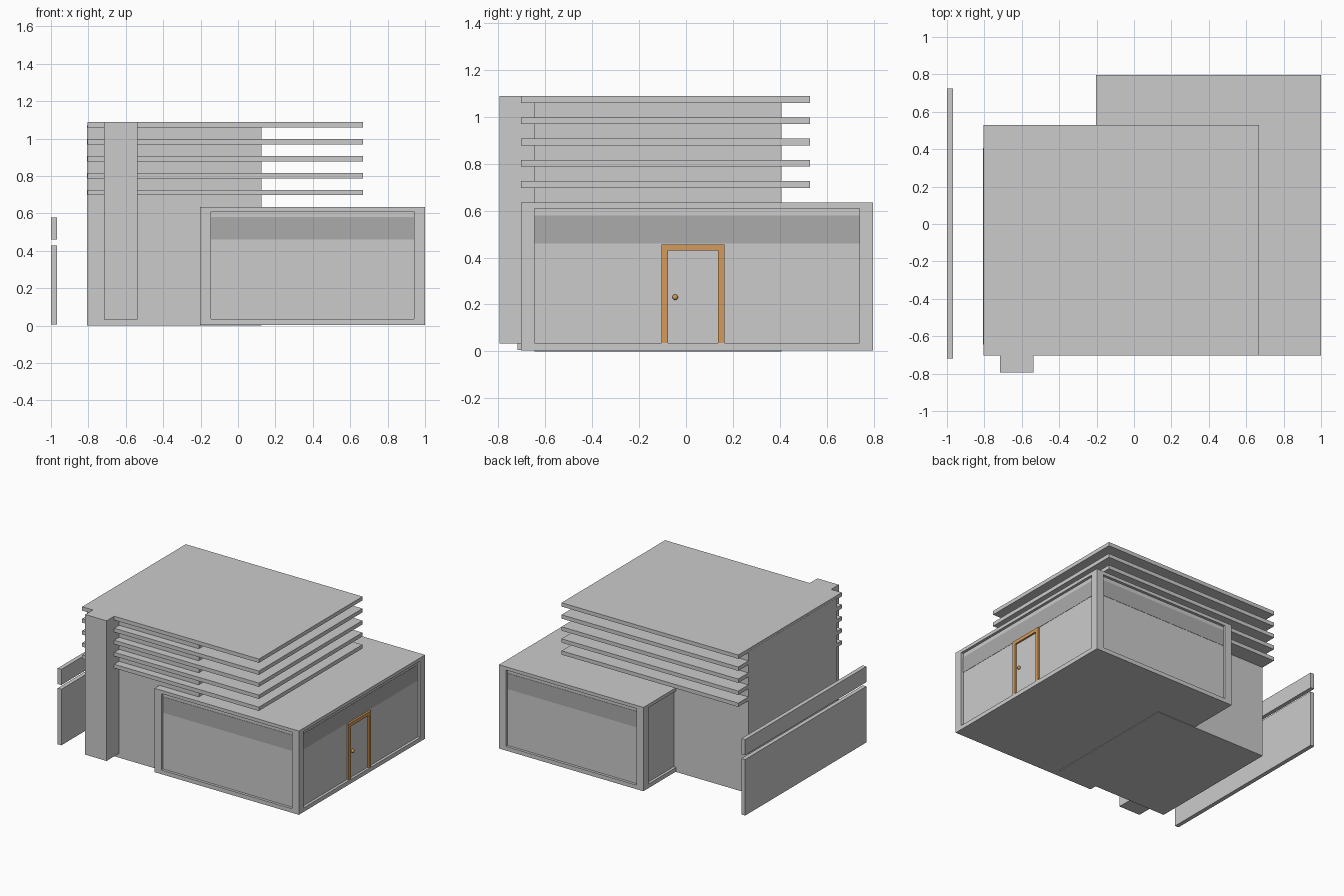
import bpy, bmesh
from mathutils import Vector

if "Cube" in bpy.data.objects:
    bpy.data.objects.remove(bpy.data.objects["Cube"])


def finish(name, bm, mat=None):
    me = bpy.data.meshes.new(name)
    bmesh.ops.recalc_face_normals(bm, faces=bm.faces)
    bm.to_mesh(me)
    bm.free()
    ob = bpy.data.objects.new(name, me)
    bpy.context.collection.objects.link(ob)
    if mat:
        me.materials.append(mat)
    return ob


def box_mesh(x0, x1, y0, y1, z0, z1):
    bm = bmesh.new()
    bmesh.ops.create_cube(bm, size=1)
    for v in bm.verts:
        v.co = Vector((x1 if v.co.x > 0 else x0,
                       y1 if v.co.y > 0 else y0,
                       z1 if v.co.z > 0 else z0))
    return bm


def box(name, *dims, mat=None):
    return finish(name, box_mesh(*dims), mat)


def material(name, color):
    m = bpy.data.materials.new(name)
    m.diffuse_color = color
    m.use_nodes = True
    m.node_tree.nodes["Principled BSDF"].inputs["Base Color"].default_value = m.diffuse_color
    return m


wood = material("wood", (0.66, 0.33, 0.10, 1))
shade = material("dark_grey", (0.41, 0.41, 0.41, 1))

# Tower body, column and overhanging slabs
box("tower_body", -0.806, 0.125, -0.645, 0.407, 0, 1.07)
box("front_column", -0.716, -0.538, -0.795, -0.64, 0.033, 1.088)
for i in range(5):
    z = 0.697 + i * 0.0905
    box(f"roof_slab_{i + 1}", -0.805, 0.667, -0.704, 0.528, z, z + 0.029)

# Pavilion with a recessed window in every side
X0, X1, Y0, Y1 = -0.203, 1.0, -0.704, 0.797
FRAME, DEPTH = 0.058, 0.02
bm = box_mesh(X0, X1, Y0, Y1, 0.004, 0.635)
bm.normal_update()
sides = [f for f in bm.faces if abs(f.normal.z) < 0.5]
normals = [f.normal.copy() for f in sides]
bmesh.ops.inset_individual(bm, faces=sides, thickness=0.05, depth=0)
for f, n in zip(sides, normals):
    for v in f.verts:
        v.co.z = 0.61 if v.co.z > 0.3 else 0.035
        if abs(n.x) < 0.5:
            v.co.x = X1 - FRAME if v.co.x > 0.4 else X0 + FRAME
        else:
            v.co.y = Y1 - FRAME if v.co.y > 0 else Y0 + FRAME
# step the inner panels back, leaving square reveals
for f, n in zip(sides, normals):
    r = bmesh.ops.extrude_discrete_faces(bm, faces=[f])["faces"][0]
    for v in r.verts:
        v.co -= n * DEPTH
finish("pavilion", bm)

# Darker band across the front, right and back windows
z0, z1, t = 0.46, 0.58, 0.002
xa, xb, ya, yb = X0 + FRAME, X1 - FRAME, Y0 + FRAME, Y1 - FRAME
box("front_window_band", xa, xb, Y0 + DEPTH - t, Y0 + 0.03, z0, z1, mat=shade)
box("back_window_band", xa, xb, Y1 - 0.03, Y1 - DEPTH + t, z0, z1, mat=shade)
box("right_window_band", X1 - 0.03, X1 - DEPTH + t, ya, yb, z0, z1, mat=shade)

# Door in the right side
box("door_panel", 0.96, 0.982, -0.08, 0.14, 0.035, 0.432)
box("door_jamb_front", 0.96, 0.995, -0.105, -0.077, 0.035, 0.456, mat=wood)
box("door_jamb_back", 0.96, 0.995, 0.136, 0.164, 0.035, 0.456, mat=wood)
box("door_head", 0.96, 0.995, -0.077, 0.136, 0.43, 0.456, mat=wood)
bm = bmesh.new()
bmesh.ops.create_uvsphere(bm, u_segments=16, v_segments=10, radius=0.012)
bmesh.ops.translate(bm, verts=bm.verts, vec=(0.988, -0.046, 0.231))
knob = finish("door_knob", bm, wood)
for p in knob.data.polygons:
    p.use_smooth = True

# Free-standing fence on the left
box("fence_lower", -1.0, -0.969, -0.718, 0.724, 0.006, 0.428)
box("fence_upper", -1.0, -0.969, -0.718, 0.724, 0.46, 0.578)
